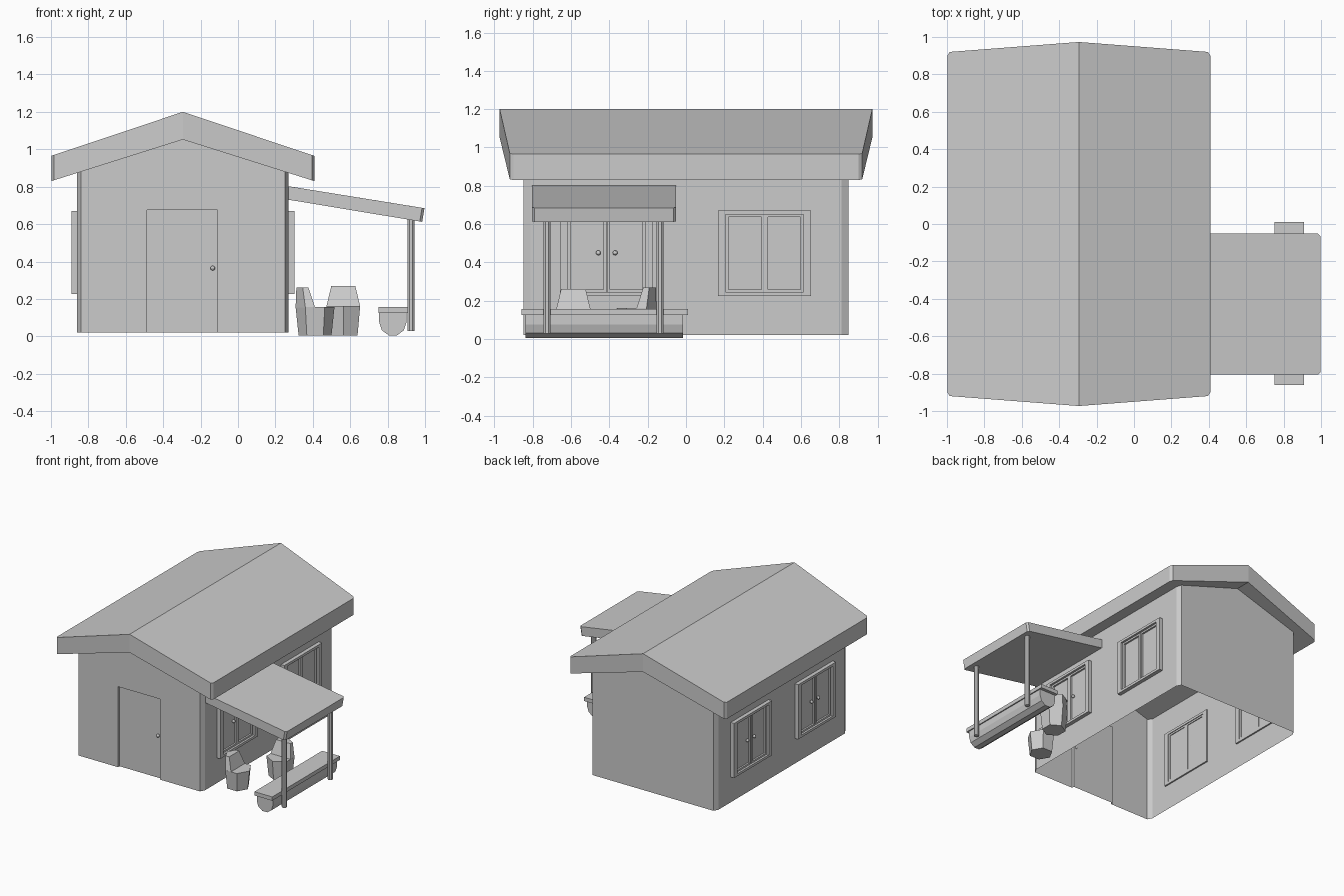
import bpy, bmesh
from math import cos, sin, pi, radians
from mathutils import Matrix, Vector

if "Cube" in bpy.data.objects:
    bpy.data.objects.remove(bpy.data.objects["Cube"])


def finish(name, bm, solid=True):
    if solid:
        bmesh.ops.recalc_face_normals(bm, faces=bm.faces[:])
    me = bpy.data.meshes.new(name)
    bm.to_mesh(me)
    bm.free()
    ob = bpy.data.objects.new(name, me)
    bpy.context.collection.objects.link(ob)
    return ob


def add_box(bm, lo, hi):
    lo, hi = Vector(lo), Vector(hi)
    m = Matrix.Translation((lo + hi) / 2) @ Matrix.Diagonal((*(hi - lo), 1))
    bmesh.ops.create_cube(bm, size=1, matrix=m)


def loft(bm, lower, upper):
    """Closed solid between two matching point loops."""
    a = [bm.verts.new(p) for p in lower]
    b = [bm.verts.new(p) for p in upper]
    n = len(a)
    for i in range(n):
        j = (i + 1) % n
        bm.faces.new((a[i], a[j], b[j], b[i]))
    bm.faces.new(a[::-1])
    bm.faces.new(b)


def knob(name, loc, r):
    bm = bmesh.new()
    bmesh.ops.create_uvsphere(bm, u_segments=10, v_segments=6, radius=r,
                              matrix=Matrix.Translation(loc))
    finish(name, bm)


RIDGE_X, HALF = -0.295, 0.703
X0, X1, Y = -0.86, 0.27, 0.848
BASE = 0.02


def under(x):  # height of roof underside
    return 1.052 - 0.222 * abs(x - RIDGE_X) / HALF


# walls: open-bottomed shell with chamfered corners and a door recess
bm = bmesh.new()
cx, cy = 0.02, 0.035


def face(pts):
    bm.faces.new([bm.verts.new(p) for p in pts])


def panel(a, b):
    face([(*a, BASE), (*b, BASE), (*b, under(b[0])), (*a, under(a[0]))])


panel((X1, -Y + cy), (X1, Y - cy))
panel((X0, Y - cy), (X0, -Y + cy))
panel((X1 - cx, -Y), (X1, -Y + cy))
panel((X1, Y - cy), (X1 - cx, Y))
panel((X0 + cx, Y), (X0, Y - cy))
panel((X0, -Y + cy), (X0 + cx, -Y))
l, r = X0 + cx, X1 - cx
gable = [(r, under(r)), (RIDGE_X, under(RIDGE_X)), (l, under(l))]
face([(x, Y, z) for x, z in [(r, BASE)] + [(l, BASE)] + gable[::-1]])
D0, D1, DZ, DEPTH = -0.487, -0.11, 0.675, 0.02
notch = [(D0, BASE), (D0, DZ), (D1, DZ), (D1, BASE)]
face([(x, -Y, z) for x, z in [(l, BASE)] + notch + [(r, BASE)] + gable])
for (xa, za), (xb, zb) in zip(notch, notch[1:]):
    face([(xa, -Y, za), (xa, -Y + DEPTH, za), (xb, -Y + DEPTH, zb), (xb, -Y, zb)])
bmesh.ops.remove_doubles(bm, verts=bm.verts[:], dist=1e-4)
finish("walls", bm, solid=False)

# door
bm = bmesh.new()
yd = -Y + DEPTH
bm.faces.new([bm.verts.new((x, yd, z)) for x, z in
              [(D0, BASE), (D1, BASE), (D1, DZ), (D0, DZ)]])
finish("door", bm, solid=False)
knob("door_knob", (-0.135, yd - 0.008, 0.365), 0.013)

# roof: bowed gable ends and clipped eave corners
plan = [(-HALF, -0.90), (-HALF + 0.013, -0.92), (0, -0.973), (HALF - 0.013, -0.92), (HALF, -0.90)]
bm = bmesh.new()
rings = []
for sy in (1, -1):
    top = [bm.verts.new((RIDGE_X + x, sy * y, 1.2 - 0.235 * abs(x) / HALF)) for x, y in plan]
    bot = [bm.verts.new((RIDGE_X + x, sy * y, 1.052 - 0.222 * abs(x) / HALF)) for x, y in plan]
    rings.append((top, bot))
    for i in range(4):
        bm.faces.new((top[i], top[i + 1], bot[i + 1], bot[i]))
(ft, fb), (bt, bb) = rings
for f, b in ((ft, bt), (fb, bb)):
    bm.faces.new(f[:3] + b[2::-1])
    bm.faces.new(f[2:] + b[:1:-1])
for i in (0, 4):
    bm.faces.new((ft[i], bt[i], bb[i], fb[i]))
finish("roof", bm)

# double casement windows on both long walls
Z0, Z1 = 0.225, 0.67


def frame(bm, x0, x1, y0, y1, z0, z1, wy, wz):
    for a, b in ((y0, y0 + wy), (y1 - wy, y1)):
        add_box(bm, (x0, a, z0), (x1, b, z1))
    for a, b in ((z0, z0 + wz), (z1 - wz, z1)):
        add_box(bm, (x0, y0 + wy, a), (x1, y1 - wy, b))


for side, wall in (("right", X1), ("left", X0)):
    s = 1 if side == "right" else -1
    for pos, c in (("front", -0.414), ("back", 0.41)):
        bm = bmesh.new()
        xs = lambda a, b: sorted((wall + s * a, wall + s * b))
        frame(bm, *xs(-0.012, 0.031), c - 0.243, c + 0.243, Z0, Z1, 0.04, 0.02)
        for y0, y1 in ((c - 0.203, c - 0.001), (c + 0.001, c + 0.203)):
            frame(bm, *xs(-0.006, 0.014), y0, y1, Z0 + 0.02, Z1 - 0.02, 0.016, 0.014)
        finish(f"{side}_{pos}_window", bm)
        if (side, pos) != ("right", "back"):
            for d in (-0.044, 0.044):
                knob(f"{side}_{pos}_window_knob", (wall + s * 0.012, c + d, 0.45), 0.013)

# porch canopy: sloping slab with clipped outer corners
bm = bmesh.new()
ya, yb = -0.805, -0.052
loft(bm,
     [(0.26, ya, 0.732), (0.972, ya, 0.614), (0.985, ya + 0.013, 0.612),
      (0.985, yb - 0.013, 0.612), (0.972, yb, 0.614), (0.26, yb, 0.732)],
     [(0.26, ya, 0.804), (0.984, ya, 0.687), (0.997, ya + 0.013, 0.685),
      (0.997, yb - 0.013, 0.685), (0.984, yb, 0.687), (0.26, yb, 0.804)])
finish("canopy", bm)

# canopy posts
for y in (-0.725, -0.135):
    bm = bmesh.new()
    bmesh.ops.create_cone(bm, cap_ends=True, segments=8, radius1=0.02, radius2=0.02, depth=0.6,
                          matrix=Matrix.Translation((0.925, y, 0.328)) @ Matrix.Rotation(pi / 8, 4, 'Z'))
    finish("canopy_post", bm)

# bench: half log with a board on top
bm = bmesh.new()
arc = [(0.755, 0.126)] + [(0.828 + 0.073 * cos(a), 0.076 + 0.074 * sin(a))
                          for a in [radians(180 + 36 * i) for i in range(6)]] + [(0.901, 0.126)]
loft(bm, [(x, -0.837, z) for x, z in arc], [(x, -0.015, z) for x, z in arc])
finish("bench_log", bm)
bm = bmesh.new()
add_box(bm, (0.75, -0.86, 0.125), (0.91, 0.01, 0.156))
finish("bench_seat", bm)


# stump chairs: tapered six-sided seat with a leaning half-hexagon back
def chair(name, loc, turn, seat, top):
    m = Matrix.Translation(loc) @ Matrix.Rotation(turn, 4, 'Z')
    hexa = [(cos(i * pi / 3), sin(i * pi / 3)) for i in range(6)]
    bm = bmesh.new()
    loft(bm, [m @ Vector((x * 0.088, y * 0.088, 0.005)) for x, y in hexa],
         [m @ Vector((x * 0.104, y * 0.104, seat)) for x, y in hexa])
    low = [(0, 0.09), (-0.052, 0.09), (-0.104, 0), (-0.052, -0.09), (0, -0.09)]
    high = [(-0.035, 0.064), (-0.066, 0.064), (-0.1, 0), (-0.066, -0.064), (-0.035, -0.064)]
    loft(bm, [m @ Vector((*p, seat - 0.002)) for p in low],
         [m @ Vector((*p, top)) for p in high])
    finish(name, bm)


chair("front_chair", (0.412, -0.588, 0), 0, 0.157, 0.26)
chair("back_chair", (0.563, -0.258, 0), -pi / 2, 0.163, 0.27)
